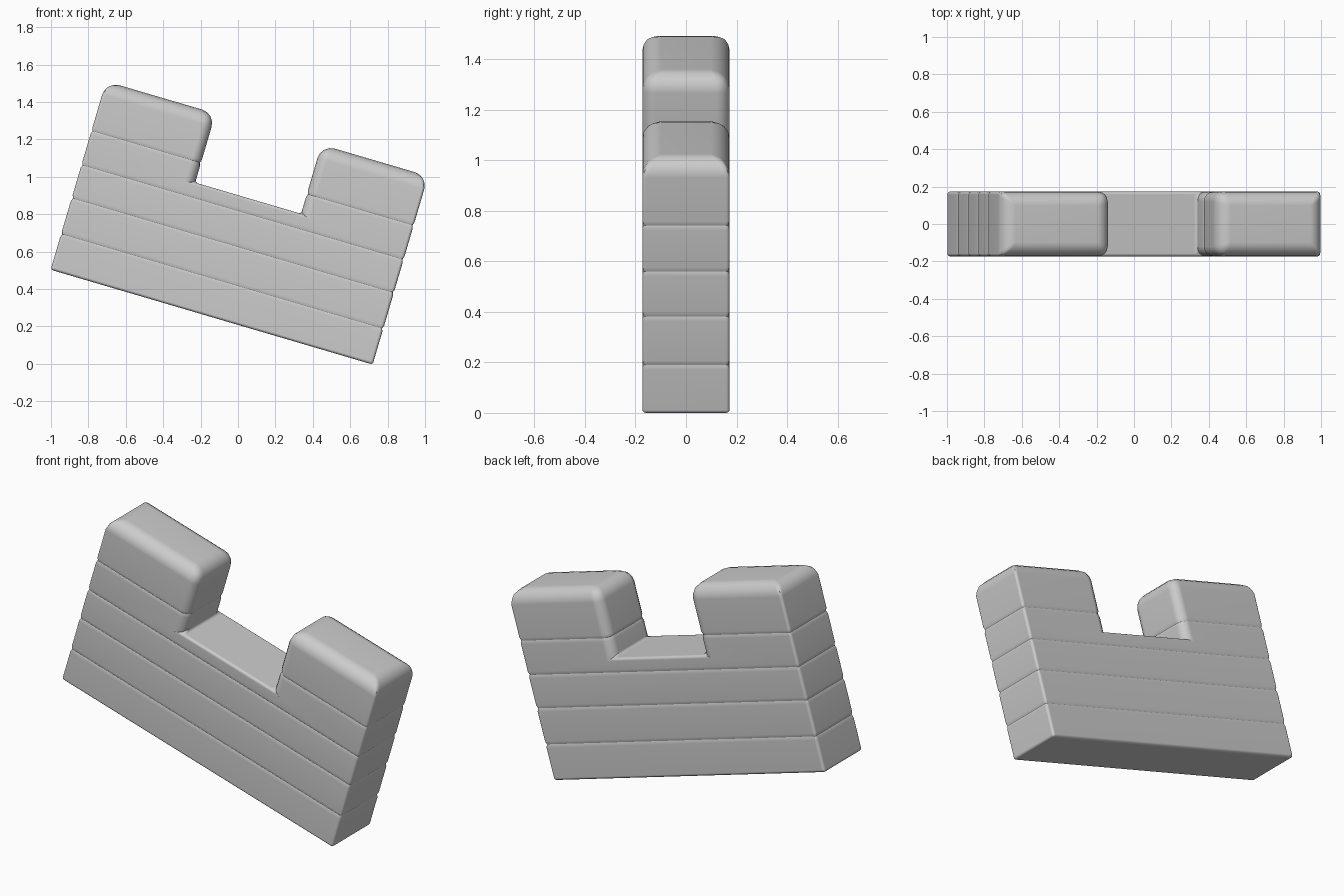
import bpy, bmesh, math
from mathutils import Matrix

cube = bpy.data.objects.get("Cube")
if cube:
    bpy.data.objects.remove(cube)

# Wall dimensions, in its own upright frame before tilting
WIDTH, HEIGHT, HALF = 1.795, 1.05, 0.173
NOTCH_L, NOTCH_R, FLOOR = 0.61, 1.2, 0.665
TILT = math.radians(16.4)
COURSES = (0.2, 0.4, 0.585, 0.775)
BEVEL = 0.075

stone = bpy.data.materials.new("grey stone")
stone.use_nodes = True
grey = (0.6, 0.6, 0.6, 1)
stone.diffuse_color = grey
stone.node_tree.nodes["Principled BSDF"].inputs["Base Color"].default_value = grey

# Notched battlement profile, extruded through its thickness
profile = [(0, 0), (WIDTH, 0), (WIDTH, HEIGHT), (NOTCH_R, HEIGHT),
           (NOTCH_R, FLOOR), (NOTCH_L, FLOOR), (NOTCH_L, HEIGHT), (0, HEIGHT)]
bm = bmesh.new()
face = bm.faces.new([bm.verts.new((x, -HALF, z)) for x, z in profile])
ext = bmesh.ops.extrude_face_region(bm, geom=[face])
bmesh.ops.translate(bm, vec=(0, 2 * HALF, 0),
                    verts=[v for v in ext["geom"] if isinstance(v, bmesh.types.BMVert)])
bmesh.ops.recalc_face_normals(bm, faces=bm.faces)

# Worn, round edges on the merlons; tighter edges elsewhere
weight = bm.edges.layers.float.new("bevel_weight_edge")
for e in bm.edges:
    mid = (e.verts[0].co + e.verts[1].co) / 2
    inner = NOTCH_L - 0.01 < mid.x < NOTCH_R + 0.01 and mid.z > FLOOR + 0.01
    if mid.z > HEIGHT - 0.01:
        e[weight] = 1.0
    elif inner:
        e[weight] = 0.7
    else:
        e[weight] = 0.2
mesh = bpy.data.meshes.new("battlement_wall")
bm.to_mesh(mesh)
bm.free()
wall = bpy.data.objects.new("battlement_wall", mesh)
bpy.context.collection.objects.link(wall)
bevel = wall.modifiers.new("worn_edges", "BEVEL")
bevel.limit_method = "WEIGHT"
bevel.width = BEVEL
bevel.segments = 4
graph = bpy.context.evaluated_depsgraph_get()
worn = bpy.data.meshes.new_from_object(wall.evaluated_get(graph))
wall.modifiers.clear()
wall.data = worn

# Shallow grooves between the stone courses
bm = bmesh.new()
bm.from_mesh(worn)
for z in COURSES:
    for offset in (-0.018, 0, 0.018):
        bmesh.ops.bisect_plane(bm, geom=bm.verts[:] + bm.edges[:] + bm.faces[:],
                               plane_co=(0, 0, z + offset), plane_no=(0, 0, 1))
    bm.normal_update()
    for v in bm.verts:
        if abs(v.co.z - z) < 0.0005:
            v.co -= v.normal * 0.006

# Tilt the wall and rest its low corner on the ground
bm.transform(Matrix.Translation((-1, 0, WIDTH * math.sin(TILT)))
             @ Matrix.Rotation(TILT, 4, "Y"))
low = min(v.co.z for v in bm.verts)
middle = (min(v.co.x for v in bm.verts) + max(v.co.x for v in bm.verts)) / 2
bmesh.ops.translate(bm, vec=(-middle, 0, -low), verts=bm.verts)
bm.to_mesh(worn)
bm.free()
worn.materials.clear()
worn.materials.append(stone)

bpy.context.view_layer.objects.active = wall
wall.select_set(True)
bpy.ops.object.shade_smooth_by_angle(angle=math.radians(35))
normals = wall.modifiers.new("even_shading", "WEIGHTED_NORMAL")
normals.keep_sharp = True
